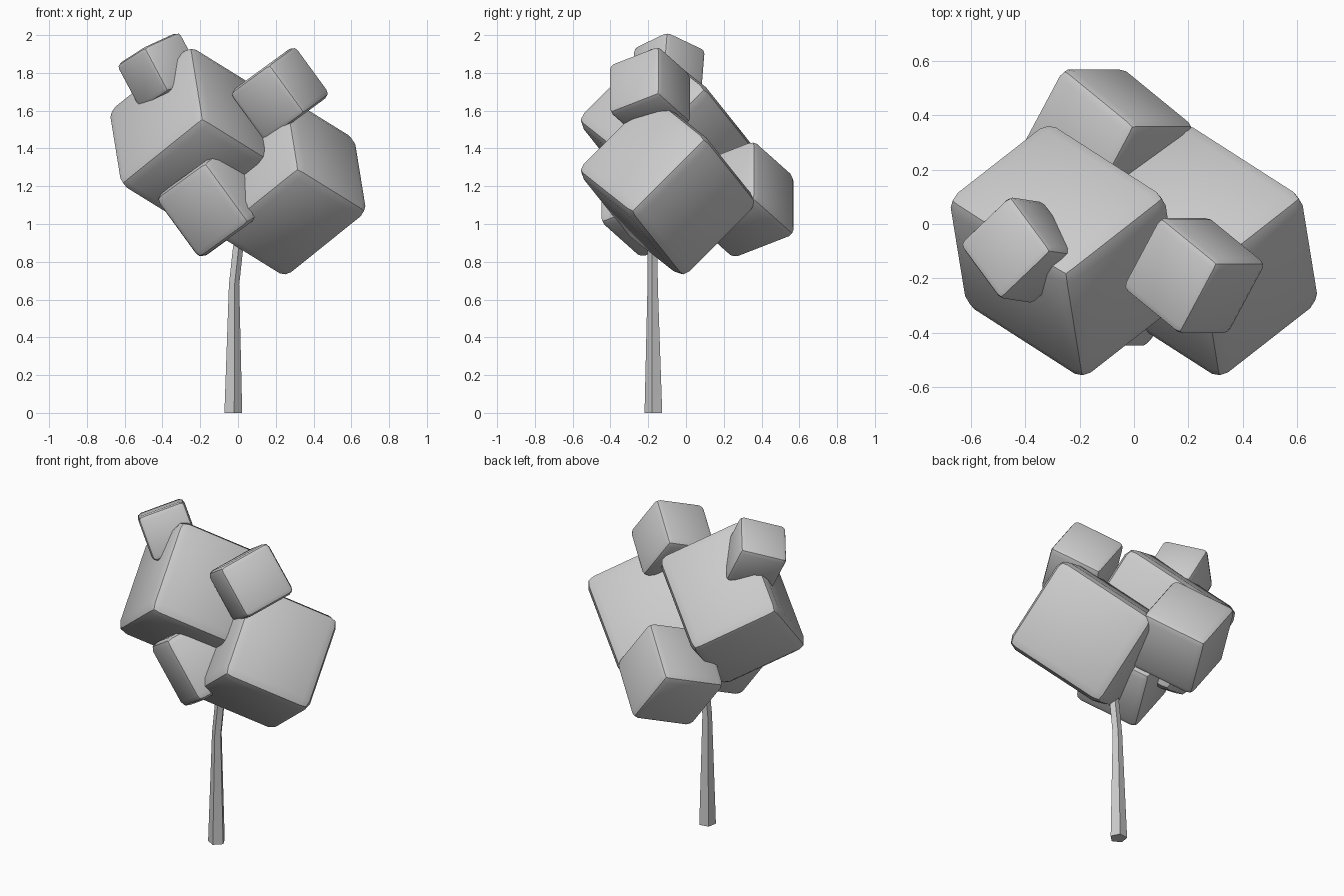
import bpy, bmesh, math
from mathutils import Vector, Matrix

if "Cube" in bpy.data.objects:
    bpy.data.objects.remove(bpy.data.objects["Cube"])


def finish(name, bm):
    bmesh.ops.recalc_face_normals(bm, faces=bm.faces[:])
    mesh = bpy.data.meshes.new(name)
    bm.to_mesh(mesh)
    bm.free()
    obj = bpy.data.objects.new(name, mesh)
    bpy.context.collection.objects.link(obj)
    bpy.ops.object.select_all(action='DESELECT')
    bpy.context.view_layer.objects.active = obj
    obj.select_set(True)
    bpy.ops.object.shade_smooth_by_angle(angle=math.radians(30))
    return obj


def leaf_block(name, centre, half, bevel, u, v):
    """Bevelled box whose local x and y axes follow u and v."""
    u = Vector(u).normalized()
    v = Vector(v)
    v = (v - u * v.dot(u)).normalized()
    w = u.cross(v)
    bm = bmesh.new()
    bmesh.ops.create_cube(bm, size=2)
    bmesh.ops.scale(bm, vec=half, verts=bm.verts[:])
    bmesh.ops.bevel(bm, geom=bm.edges[:], offset=bevel, segments=2,
                    profile=0.5, affect='EDGES', clamp_overlap=True)
    obj = finish(name, bm)
    rot = Matrix((u, v, w)).transposed().to_4x4()
    obj.matrix_world = Matrix.Translation(centre) @ rot
    return obj


# Two large foliage blocks, same tilt
for name, c in (("foliage_large_left", (-0.253, -0.098, 1.463)),
                ("foliage_large_right", (0.252, -0.098, 1.198))):
    leaf_block(name, c, (0.292, 0.325, 0.274), 0.06,
               (0.03, -0.185, -0.185), (-0.21, 0.134, -0.17))

# Medium and small foliage blocks sharing a second tilt
tilt = ((0.59, 0.0, -0.81), (-0.71, 0.55, -0.44))
for name, c, h in (("foliage_medium_back", (-0.105, 0.305, 1.13), 0.202),
                   ("foliage_medium_front", (-0.105, -0.185, 1.133), 0.202),
                   ("foliage_small_right", (0.222, -0.19, 1.69), 0.162)):
    leaf_block(name, c, (h, h, h), h * 0.2, *tilt)

# Top foliage block with its own tilt
leaf_block("foliage_small_top", (-0.415, -0.096, 1.813), (0.14, 0.14, 0.135),
           0.028, (-0.14, 0.19, -0.09), (-0.175, -0.165, -0.08))

# Thin five-sided trunk, tapered and bent near the top
bm = bmesh.new()
rings = []
for x, y, z, r in ((-0.027, -0.17, 0.0, 0.05), (-0.022, -0.175, 0.68, 0.029),
                   (0.0, -0.176, 0.88, 0.029), (0.03, -0.176, 1.12, 0.026)):
    rings.append([bm.verts.new((x + r * math.cos(a), y + r * math.sin(a), z))
                  for a in (math.radians(-10 + 72 * i) for i in range(5))])
for lo, hi in zip(rings, rings[1:]):
    for i in range(5):
        j = (i + 1) % 5
        bm.faces.new((lo[i], lo[j], hi[j], hi[i]))
bm.faces.new(rings[0][::-1])
bm.faces.new(rings[-1])
finish("trunk", bm)
